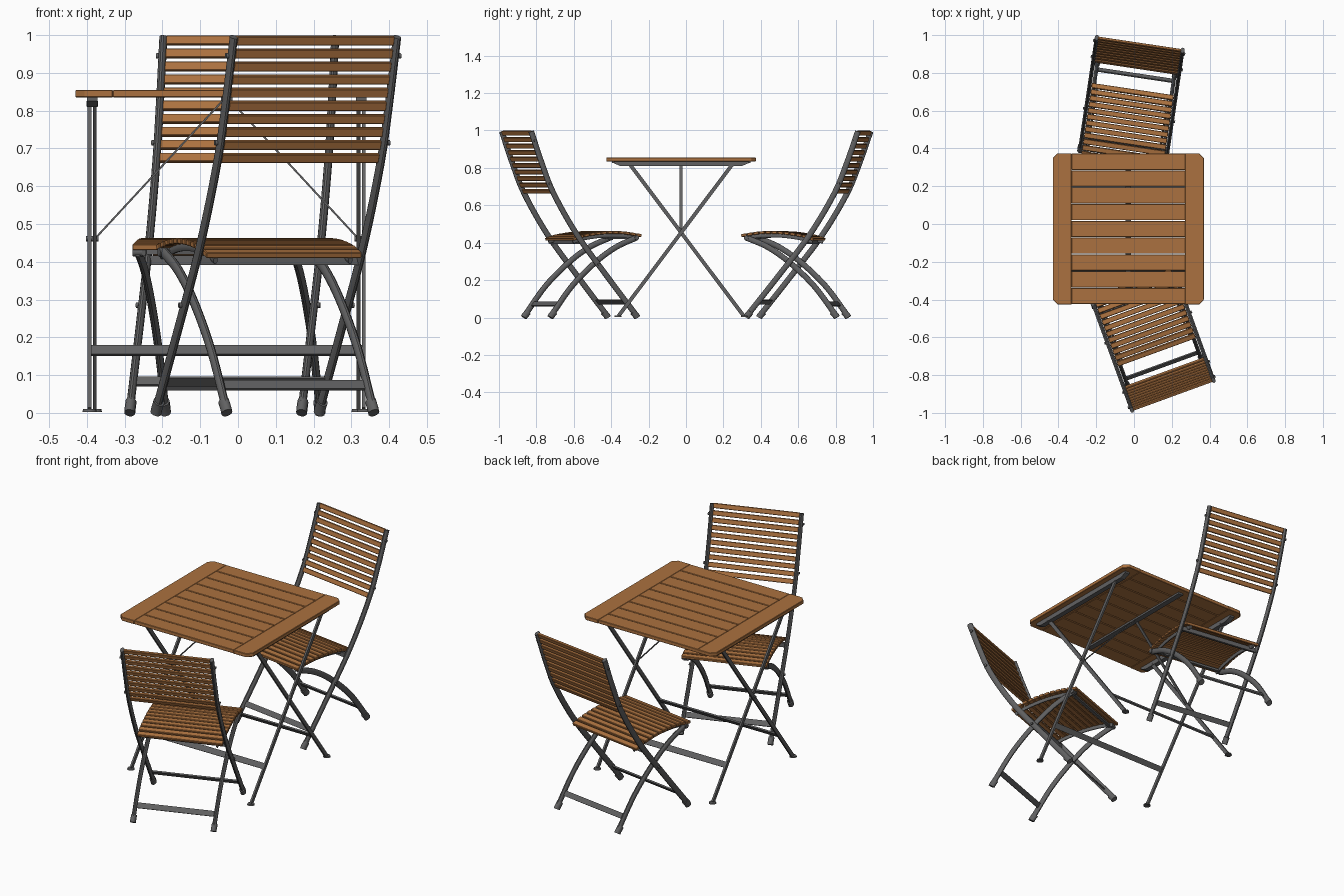
import bpy, bmesh, math
from mathutils import Matrix, Vector

cube = bpy.data.objects.get("Cube")
if cube:
    bpy.data.objects.remove(cube)


def material(name, rgb):
    m = bpy.data.materials.new(name)
    m.use_nodes = True
    m.diffuse_color = (*rgb, 1)
    m.node_tree.nodes["Principled BSDF"].inputs["Base Color"].default_value = (*rgb, 1)
    return m


WOOD = material("oiled_wood", (0.41, 0.167, 0.05))
METAL = material("grey_metal", (0.12, 0.12, 0.122))


def finish(bm, name, mat, place=Matrix(), bevel=0, smooth=False):
    bmesh.ops.recalc_face_normals(bm, faces=bm.faces)
    mesh = bpy.data.meshes.new(name)
    bm.to_mesh(mesh)
    bm.free()
    mesh.materials.append(mat)
    ob = bpy.data.objects.new(name, mesh)
    bpy.context.collection.objects.link(ob)
    ob.matrix_world = place
    if bevel:
        mod = ob.modifiers.new("soft_edges", "BEVEL")
        mod.width = bevel
        mod.segments = 1
    if smooth:
        bpy.ops.object.select_all(action="DESELECT")
        ob.select_set(True)
        bpy.context.view_layer.objects.active = ob
        bpy.ops.object.shade_smooth_by_angle(angle=math.radians(40))


def box(bm, center, size, axis="X", angle=0):
    bmesh.ops.create_cube(bm, size=1, matrix=Matrix.Translation(center)
                          @ Matrix.Rotation(angle, 4, axis) @ Matrix.Diagonal((*size, 1)))


def pin(bm, center, radius, length):
    # Short round pin lying across the model
    bmesh.ops.create_cone(bm, cap_ends=True, segments=12, radius1=radius, radius2=radius, depth=length,
                          matrix=Matrix.Translation(center) @ Matrix.Rotation(math.pi / 2, 4, "Y"))


def smooth_path(pts, steps=6):
    # Catmull-Rom curve through (depth, height) points
    p = [Vector(q) for q in pts]
    p = [2 * p[0] - p[1]] + p + [2 * p[-1] - p[-2]]
    out = []
    for a, b, c, d in zip(p, p[1:], p[2:], p[3:]):
        for i in range(steps):
            t = i / steps
            out.append(0.5 * (2 * b + (c - a) * t + (2 * a - 5 * b + 4 * c - d) * t ** 2
                              + (3 * b - a - 3 * c + d) * t ** 3))
    return out + [p[-2]]


def tube(bm, path, x, half_w, half_d, sides=12):
    # Oval tube along a path lying in the side plane
    rings = []
    for i, q in enumerate(path):
        t = (path[min(i + 1, len(path) - 1)] - path[max(i - 1, 0)]).normalized()
        ring = []
        for k in range(sides):
            a = 2 * math.pi * (k + 0.5) / sides
            s = half_d * math.sin(a)
            ring.append(bm.verts.new((x + half_w * math.cos(a), q.x - t.y * s, q.y + t.x * s)))
        rings.append(ring)
    for r, s in zip(rings, rings[1:]):
        for k in range(sides):
            n = (k + 1) % sides
            bm.faces.new((r[k], r[n], s[n], s[k]))
    bm.faces.new(rings[0])
    bm.faces.new(rings[-1])


def at_height(path, z):
    # Depth and slope angle of a path at a given height
    for a, b in zip(path, path[1:]):
        if min(a.y, b.y) <= z <= max(a.y, b.y):
            t = (z - a.y) / (b.y - a.y)
            return a.x + (b.x - a.x) * t, math.atan2(b.y - a.y, b.x - a.x)


def at_depth(path, v):
    # Height and slope angle of a path at a given depth
    for a, b in zip(path, path[1:]):
        if a.x <= v <= b.x:
            t = (v - a.x) / (b.x - a.x)
            return a.y + (b.y - a.y) * t, math.atan2(b.y - a.y, b.x - a.x)


LONG = smooth_path([(0, 0.995), (0.062, 0.82), (0.129, 0.66), (0.262, 0.44), (0.43, 0.222), (0.595, 0.015)])
SHORT = smooth_path([(0.125, 0.015), (0.24, 0.168), (0.37, 0.292), (0.49, 0.376), (0.61, 0.428)])
SEAT = smooth_path([(0.24, 0.416), (0.31, 0.438), (0.42, 0.453), (0.53, 0.453), (0.635, 0.438)])


def chair(label, x, y, turn):
    place = Matrix.Translation((x, y, 0)) @ Matrix.Rotation(math.radians(turn), 4, "Z")

    # Long back rails and short crossing legs
    for name, path, off in (("back_rail", LONG, 0.23), ("short_leg", SHORT, 0.207)):
        for side, s in (("left", 1), ("right", -1)):
            bm = bmesh.new()
            tube(bm, path, s * off, 0.0105, 0.0155)
            finish(bm, f"{label}_{name}_{side}", METAL, place, smooth=True)

    # Foot caps
    bm = bmesh.new()
    for s in (1, -1):
        for v, off, lean in ((0.597, 0.23, -1), (0.123, 0.207, 1)):
            foot = [Vector((v - 0.006 * lean, 0)), Vector((v, 0.01)), Vector((v + 0.018 * lean, 0.03))]
            tube(bm, foot, s * off, 0.0145, 0.018)
    finish(bm, f"{label}_feet", METAL, place, smooth=True)

    # Cross bars between the legs and under the seat
    bm = bmesh.new()
    for path, z, width in ((LONG, 0.083, 0.45), (SHORT, 0.073, 0.405)):
        v, a = at_height(path, z)
        box(bm, (0, v, z), (width, 0.028, 0.008), angle=a)
    v, a = at_height(LONG, 0.405)
    box(bm, (0, v, 0.404), (0.45, 0.012, 0.024))
    box(bm, (0, 0.595, 0.425), (0.41, 0.016, 0.012))
    finish(bm, f"{label}_cross_bars", METAL, place)

    # Seat side supports
    bm = bmesh.new()
    under = [q - Vector((0, 0.016)) for q in SEAT[1:-1]]
    for s in (1, -1):
        tube(bm, under, s * 0.19, 0.006, 0.011, 8)
    finish(bm, f"{label}_seat_supports", METAL, place, smooth=True)

    # Pivot pins and back screws
    bm = bmesh.new()
    for s in (1, -1):
        for z in (0.945, 0.715, 0.285):
            v, a = at_height(LONG, z)
            pin(bm, (s * 0.234, v, z), 0.007, 0.025)
        pin(bm, (s * 0.207, 0.605, 0.426), 0.012, 0.028)
    finish(bm, f"{label}_pins", METAL, place, smooth=True)

    # Back slats
    bm = bmesh.new()
    for i in range(10):
        z = 0.675 + i * 0.0345
        v, a = at_height(LONG, z)
        box(bm, (0, v, z), (0.444, 0.025, 0.013), angle=a)
    finish(bm, f"{label}_back_slats", WOOD, place, bevel=0.002)

    # Seat slats
    bm = bmesh.new()
    for i in range(12):
        v = 0.256 + i * 0.033
        z, a = at_depth(SEAT, v)
        box(bm, (0, v, z), (0.438, 0.027, 0.015), angle=a)
    finish(bm, f"{label}_seat_slats", WOOD, place, bevel=0.002)


chair("front_chair", 0.205, -0.906, 20)
chair("rear_chair", 0.03, 0.953, 171.5)

# Table, built around its own centre
TABLE = Matrix.Translation((-0.03, -0.026, 0))
HALF, TOP = 0.4, 0.845

# Table slats
bm = bmesh.new()
pitch = 2 * HALF / 9
for i in range(9):
    box(bm, (0, (i - 4) * pitch, TOP), (0.602, pitch - 0.004, 0.02))
finish(bm, "table_slats", WOOD, TABLE, bevel=0.002)

# End boards with clipped outer corners
for side, s in (("left", 1), ("right", -1)):
    bm = bmesh.new()
    c = 0.025
    outline = [(0.301, -HALF), (HALF - c, -HALF), (HALF, c - HALF), (HALF, HALF - c),
               (HALF - c, HALF), (0.301, HALF)]
    base = bm.faces.new([bm.verts.new((s * px, py, TOP - 0.01)) for px, py in outline])
    up = bmesh.ops.extrude_face_region(bm, geom=[base])["geom"]
    bmesh.ops.translate(bm, vec=(0, 0, 0.02), verts=[g for g in up if isinstance(g, bmesh.types.BMVert)])
    finish(bm, f"table_end_board_{side}", WOOD, TABLE, bevel=0.002)

# Rails beneath the top, tapered at both ends, and the centre strip
for side, s in (("left", 1), ("right", -1)):
    bm = bmesh.new()
    outline = [(-0.36, 0.835), (-0.36, 0.825), (-0.325, 0.81), (0.325, 0.81), (0.36, 0.825), (0.36, 0.835)]
    base = bm.faces.new([bm.verts.new((s * 0.342, v, z)) for v, z in outline])
    out = bmesh.ops.extrude_face_region(bm, geom=[base])["geom"]
    bmesh.ops.translate(bm, vec=(s * 0.028, 0, 0), verts=[g for g in out if isinstance(g, bmesh.types.BMVert)])
    finish(bm, f"table_rail_{side}", METAL, TABLE)
bm = bmesh.new()
box(bm, (0, 0, 0.83), (0.03, 0.74, 0.01))
finish(bm, "table_centre_strip", METAL, TABLE)

# Crossing flat legs, feet and stretchers
low, high, spread, rise = 0.008, 0.82, 0.335, 0.275
slope = math.atan2(high - low, spread + rise)
length = math.hypot(high - low, spread + rise)
for name, d, off in (("outer", 1, 0.363), ("inner", -1, 0.349)):
    bm = bmesh.new()
    for s in (1, -1):
        box(bm, (s * off, d * (rise - spread) / 2, (low + high) / 2), (0.01, length, 0.02), angle=d * slope)
    finish(bm, f"table_{name}_legs", METAL, TABLE)

    bm = bmesh.new()
    foot_y = -d * (spread + 0.003)
    for s in (1, -1):
        bmesh.ops.create_cone(bm, cap_ends=True, segments=16, radius1=0.019, radius2=0.017, depth=0.007,
                              matrix=Matrix.Translation((s * off, foot_y, 0.0065)))
    finish(bm, f"table_{name}_feet", METAL, TABLE, smooth=True)

    bm = bmesh.new()
    y = -d * (spread - (0.165 - low) / math.tan(slope))
    box(bm, (0, y, 0.165), (2 * off, 0.03, 0.008), angle=d * slope)
    finish(bm, f"table_{name}_stretcher", METAL, TABLE)

# Thin diagonal braces to the centre strip
for side, s in (("left", 1), ("right", -1)):
    bm = bmesh.new()
    a, b = Vector((s * 0.345, 0, 0.465)), Vector((s * 0.01, 0, 0.827))
    box(bm, (a + b) / 2, ((b - a).length, 0.016, 0.005), "Y", -math.atan2(b.z - a.z, b.x - a.x))
    finish(bm, f"table_brace_{side}", METAL, TABLE)

# Leg pivots
bm = bmesh.new()
for s in (1, -1):
    pin(bm, (s * 0.356, 0, 0.461), 0.007, 0.034)
    for y in (rise, -rise):
        pin(bm, (s * 0.356, y, 0.818), 0.007, 0.03)
finish(bm, "table_pivots", METAL, TABLE, smooth=True)
